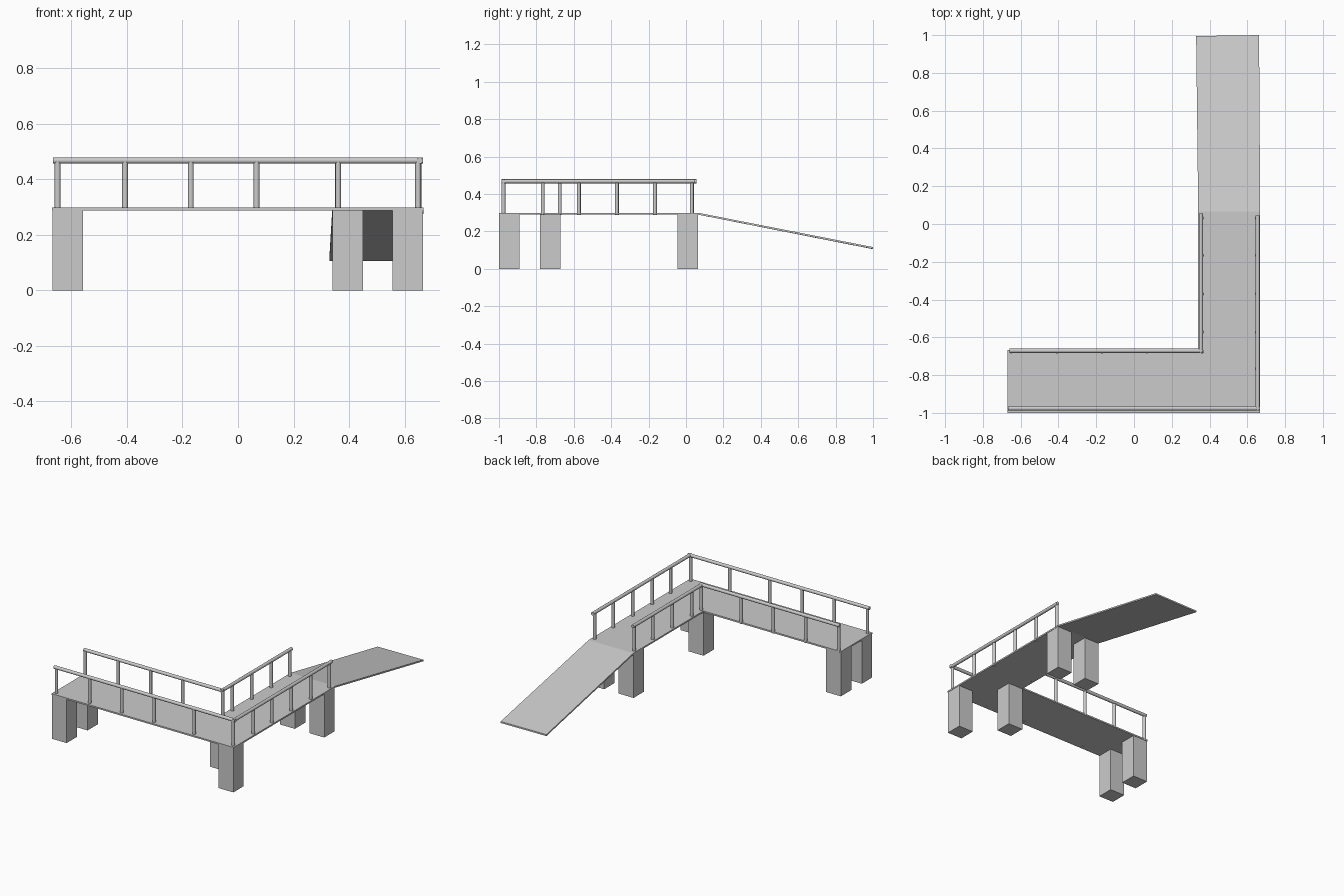
import bpy
import bmesh
from mathutils import Vector

if "Cube" in bpy.data.objects:
    bpy.data.objects.remove(bpy.data.objects["Cube"])


def prism(name, outline, z0, z1):
    """Extrude a plan outline from z0 to z1."""
    bm = bmesh.new()
    face = bm.faces.new([bm.verts.new((x, y, z0)) for x, y in outline])
    ext = bmesh.ops.extrude_face_region(bm, geom=[face])
    for v in ext["geom"]:
        if isinstance(v, bmesh.types.BMVert):
            v.co.z = z1
    bmesh.ops.recalc_face_normals(bm, faces=bm.faces)
    me = bpy.data.meshes.new(name)
    bm.to_mesh(me)
    bm.free()
    ob = bpy.data.objects.new(name, me)
    bpy.context.collection.objects.link(ob)
    return ob


def rod(name, a, b, r):
    """Round bar between two points."""
    a, b = Vector(a), Vector(b)
    d = b - a
    bpy.ops.mesh.primitive_cylinder_add(vertices=16, radius=r, depth=d.length,
                                        location=(a + b) / 2)
    ob = bpy.context.object
    ob.name = name
    ob.rotation_euler = d.to_track_quat('Z', 'Y').to_euler()
    bpy.ops.object.shade_smooth_by_angle()
    return ob


# L-shaped deck
TOP, BOTTOM = 0.299, 0.289
prism("deck", [(-0.67, -1), (0.668, -1), (0.668, 0.067), (0.34, 0.067),
               (0.34, -0.668), (-0.67, -0.668)], BOTTOM, TOP)

# Ramp, slightly skewed in plan, sloping down to the back
ramp = prism("ramp", [(0.34, 0.067), (0.668, 0.067), (0.662, 1.0), (0.329, 0.995)],
             BOTTOM, TOP)
for v in ramp.data.vertices:
    if v.co.y > 0.5:
        v.co.z -= 0.183

# Square legs: left end, corner, ramp end
S = 0.109
legs = {"left_front_leg": (-0.668, -1.0), "left_back_leg": (-0.668, -0.78),
        "outer_corner_leg": (0.557, -1.0), "inner_corner_leg": (0.341, -0.78),
        "ramp_inner_leg": (0.341, -0.046), "ramp_outer_leg": (0.557, -0.046)}
for name, (x, y) in legs.items():
    prism(name, [(x, y), (x + S, y), (x + S, y + S), (x, y + S)], 0, BOTTOM + 0.002)

# Handrails
RZ, R = 0.468, 0.011
OX, IX, FY, BY = 0.655, 0.354, -0.976, -0.671
rod("front_rail", (-0.666, FY, RZ), (OX + R, FY, RZ), R)
rod("outer_side_rail", (OX, FY - R, RZ), (OX, 0.046, RZ), R)
rod("back_rail", (-0.66, BY, RZ), (IX + R, BY, RZ), R)
rod("inner_side_rail", (IX, BY - R, RZ), (IX, 0.055, RZ), R)

# Posts
xs = [-0.65, -0.407, -0.17, 0.067]
ys = [-0.573, -0.37, -0.166, 0.031]
posts = {
    "front_post": [(x, FY) for x in xs + [0.361, 0.649]],
    "back_post": [(x, BY - 0.004) for x in xs + [0.36]],
    "outer_side_post": [(0.65, y) for y in [-0.766] + ys],
    "inner_side_post": [(0.36, y) for y in ys],
}
for name, pts in posts.items():
    for x, y in pts:
        rod(name, (x, y, 0.288), (x, y, RZ), 0.0105)
